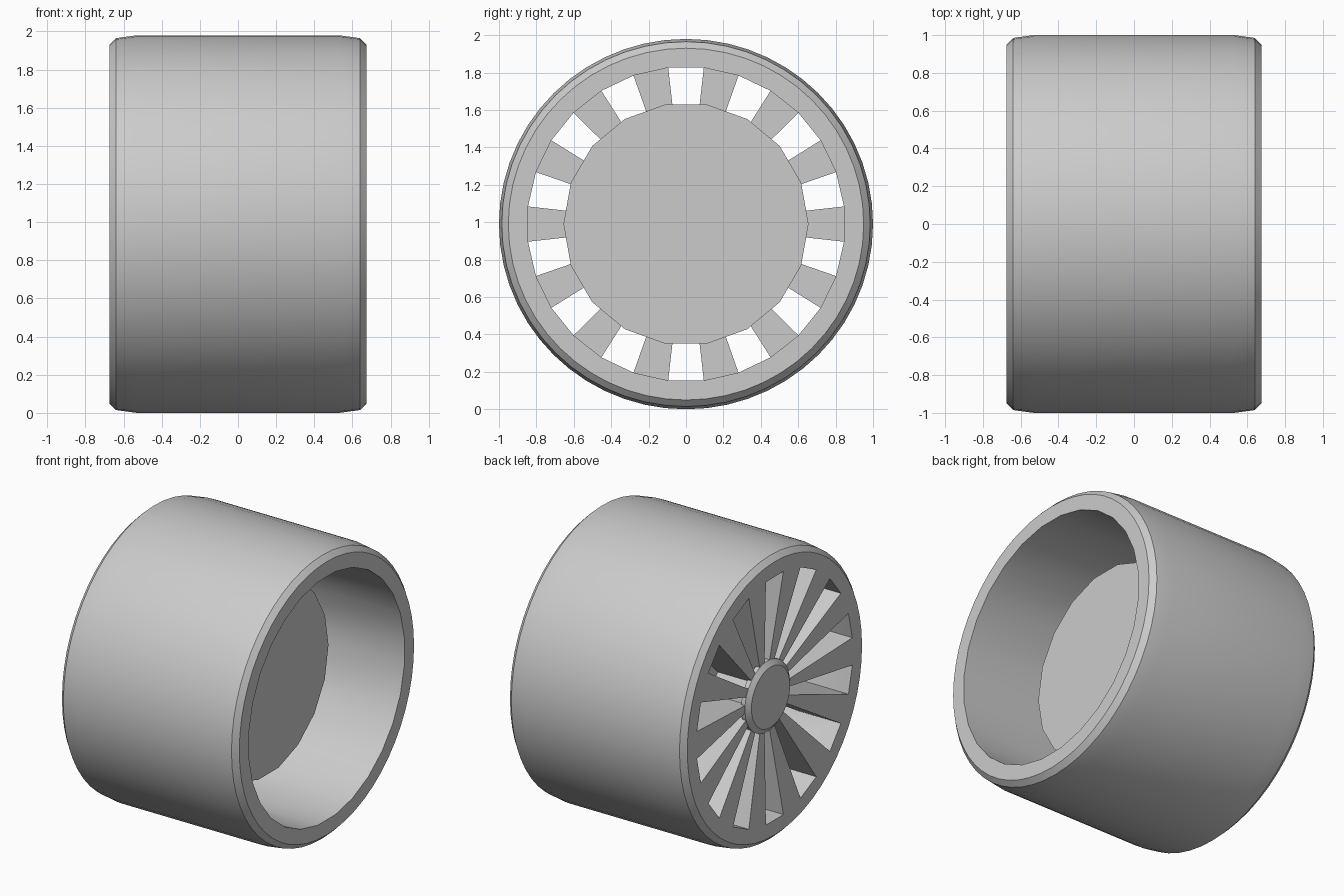
import bpy, bmesh
from math import sin, cos, pi, radians

if "Cube" in bpy.data.objects:
    bpy.data.objects.remove(bpy.data.objects["Cube"])

GREY = 0.6
mat = bpy.data.materials.new("plain grey")
mat.use_nodes = True
mat.diffuse_color = (GREY, GREY, GREY, 1)
mat.node_tree.nodes["Principled BSDF"].inputs["Base Color"].default_value = (GREY, GREY, GREY, 1)

SPOKES = 14
AXLE = 0.99                     # axle height; the wheel is a touch lower than it is deep
FACE, BACK = 0.675, -0.33       # outer face of the wheel, rear of the spokes
BORE, HUB = 0.85, 0.22


def ring(bm, x, r, n, shift=0.0):
    """Loop of vertices around the axle."""
    angles = [2 * pi * (i + shift) / n for i in range(n)]
    return [bm.verts.new((x, r * cos(a), AXLE * r * sin(a))) for a in angles]


def skin(bm, a, b, keep=lambda i: True):
    """Quads between two equal loops."""
    n = len(a)
    for i in range(n):
        if keep(i):
            j = (i + 1) % n
            bm.faces.new((a[i], a[j], b[j], b[i]))


def finish(bm, name):
    bmesh.ops.recalc_face_normals(bm, faces=bm.faces)
    mesh = bpy.data.meshes.new(name)
    bm.to_mesh(mesh)
    bm.free()
    mesh.materials.append(mat)
    ob = bpy.data.objects.new(name, mesh)
    ob.location.z = AXLE
    bpy.context.collection.objects.link(ob)
    bpy.ops.object.select_all(action="DESELECT")
    ob.select_set(True)
    bpy.context.view_layer.objects.active = ob
    bpy.ops.object.shade_smooth_by_angle(angle=radians(30))


def lathe(name, profile, n):
    """Closed solid turned around the axle from (x, radius) points."""
    bm = bmesh.new()
    loops = [ring(bm, x, r, n) for x, r in profile]
    for a, b in zip(loops, loops[1:]):
        skin(bm, a, b)
    bm.faces.new(loops[0])
    bm.faces.new(loops[-1])
    finish(bm, name)


# Rolling surface with bevelled shoulders, twice as many sides as the bore
bm = bmesh.new()
n = SPOKES * 2
half = [(0.53, 1.0), (0.64, 0.985), (FACE, 0.95)]
profile = [(-x, r) for x, r in reversed(half)] + half
tread = [ring(bm, x, r, n * 2, -1) for x, r in profile]
for a, b in zip(tread, tread[1:]):
    skin(bm, a, b)

# Bore, open between the spokes
is_spoke = lambda i: i % 2 == 0
is_gap = lambda i: i % 2 == 1
front, rear, mouth = [ring(bm, x, BORE, n, -0.5) for x in (-FACE, BACK, FACE)]
skin(bm, front, rear, is_gap)
skin(bm, rear, mouth)

# Flat rims joining the shoulders to the bore
for outer, inner in ((tread[0], front), (tread[-1], mouth)):
    for i in range(n):
        j = (i + 1) % n
        bm.faces.new((inner[i], inner[j], outer[2 * j], outer[2 * i + 1], outer[2 * i]))

# Tapered spokes, slightly dished towards the hub
hub_front, hub_rear = [ring(bm, x, HUB, n, -0.5) for x in (-0.615, BACK)]
skin(bm, front, hub_front, is_spoke)
skin(bm, rear, hub_rear, is_spoke)
for i in range(n):
    bm.faces.new((front[i], rear[i], hub_rear[i], hub_front[i]))
skin(bm, hub_front, hub_rear, is_gap)
finish(bm, "wheel")

# Hub cap and the drum behind the spokes
lathe("hub_cap", [(-0.59, 0.245), (-0.62, 0.245), (-0.645, 0.21)], 32)
lathe("inner_drum", [(BACK - 0.02, 0.655), (0.23, 0.655)], 18)
